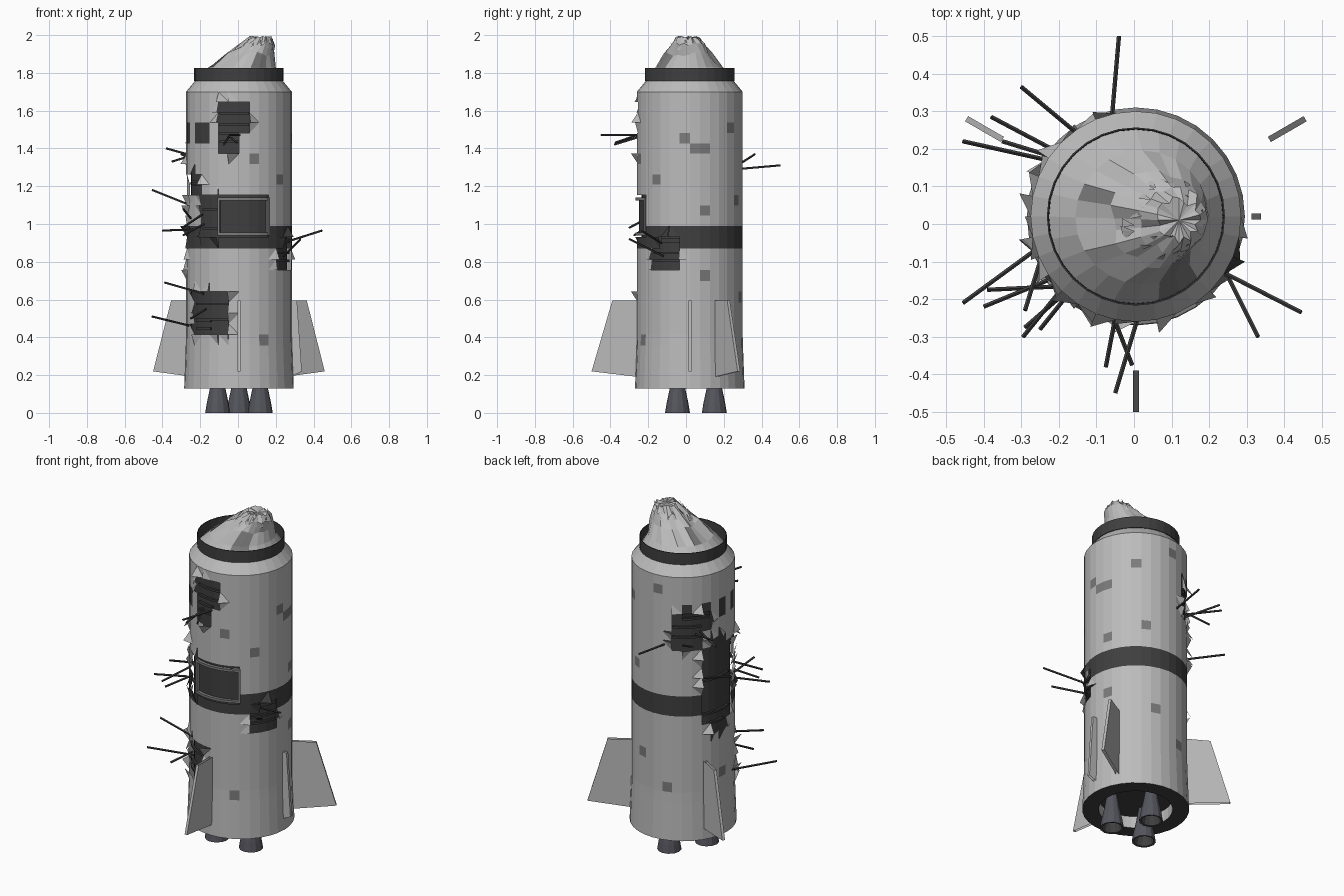
import bpy, bmesh, math, random
from mathutils import Vector

if "Cube" in bpy.data.objects:
    bpy.data.objects.remove(bpy.data.objects["Cube"])
random.seed(4)
CX, CY, N = 0.005, 0.02, 32

def mat(name, v, b=0.0):
    m = bpy.data.materials.new(name)
    m.diffuse_color = (v, v, v + b, 1)
    m.use_nodes = True
    m.node_tree.nodes["Principled BSDF"].inputs["Base Color"].default_value = m.diffuse_color
    return m
HULL, DARK, TILE = mat("hull", 0.5), mat("dark", 0.05), mat("tile", 0.2)
METAL = mat("nozzle", 0.09, 0.02)

def finish(bm, name, *mats):
    me = bpy.data.meshes.new(name)
    bm.to_mesh(me)
    bm.free()
    for m in mats:
        me.materials.append(m)
    ob = bpy.data.objects.new(name, me)
    bpy.context.collection.objects.link(ob)
    return ob

def pol(deg, r, z, cx=CX, cy=CY):
    a = math.radians(deg)
    return Vector((cx + r * math.cos(a), cy + r * math.sin(a), z))

def lathe(name, prof, m, n=N, cx=CX, cy=CY, a0=0, a1=360, closed=False):
    """Revolve (r, z) points about a vertical axis, fully or as an arc."""
    bm = bmesh.new()
    full = a1 - a0 >= 360
    cols = [[bm.verts.new(pol(a0 + (a1 - a0) * i / n, r, z, cx, cy)) for r, z in prof]
            for i in range(n if full else n + 1)]
    k = len(prof)
    for i in range(n):
        p, q = cols[i], cols[(i + 1) % len(cols)]
        for j in range(k if closed else k - 1):
            bm.faces.new((p[j], q[j], q[(j + 1) % k], p[(j + 1) % k]))
    if closed and not full:
        bm.faces.new(cols[0])
        bm.faces.new(cols[-1][::-1])
    bmesh.ops.remove_doubles(bm, verts=bm.verts, dist=1e-5)
    return finish(bm, name, m)

def rod(bm, a, b, r=0.006):
    a, b = Vector(a), Vector(b)
    res = bmesh.ops.create_cone(bm, cap_ends=True, segments=5, radius1=r, radius2=r, depth=(b - a).length)
    q = (b - a).to_track_quat('Z', 'Y')
    for v in res['verts']:
        v.co = q @ v.co + (a + b) / 2

# Hull: grid of plates with blast holes and torn plates around them
rows = [0.13 + 0.74 * i / 13 for i in range(13)] + [0.87, 0.93] + [0.99 + 0.71 * i / 13 for i in range(14)]
R = lambda z: 0.28 + max(0, 0.4 - z) * 0.037
row_of = lambda z: max(i for i in range(28) if rows[i] <= z)
# (first column, last column, z low, z high)
holes = [(22, 24, 1.50, 1.62), (22, 23, 1.41, 1.5), (19, 22, 0.47, 0.63), (20, 21, 0.95, 1.15),
         (19, 20, 0.42, 0.5), (18, 19, 1.18, 1.22), (13, 16, 0.84, 1.24), (14, 15, 0.78, 1.3),
         (28, 30, 0.78, 0.86), (29, 30, 0.88, 0.9), (10, 12, 1.31, 1.43), (11, 13, 1.42, 1.46)]
gone = {(c, r) for a, b, lo, hi in holes for c in range(a, b + 1) for r in range(row_of(lo), row_of(hi) + 1)}
hatch = {(c, r) for c in range(22, 27) for r in range(row_of(0.95), row_of(1.12) + 1)}
spots = [(284, 1.34), (302, 0.4), (352, 1.47), (8, 1.41), (15, 1.41), (17, 1.08), (17, 0.7),
         (300, 0.38), (65, 1.15), (50, 1.5), (75, 0.6), (110, 0.45), (95, 1.6), (40, 0.9), (175, 0.5), (320, 1.25)]
dark_tiles = {(int(a / 11.25) % N, row_of(z)) for a, z in spots}
windows = {(c, row_of(z)) for c in (11, 13, 15, 17, 19, 20) for z in (1.47, 1.53)}
bm = bmesh.new()
grid = [[bm.verts.new(pol(c * 11.25, R(z), z)) for z in rows] for c in range(N)]
for c in range(N):
    for r in range(28):
        if (c, r) in gone or (c, r) in hatch:
            continue
        q = [grid[c][r], grid[(c + 1) % N][r], grid[(c + 1) % N][r + 1], grid[c][r + 1]]
        m = 1 if r in (13, 14) or (c, r) in windows else 2 if (c, r) in dark_tiles else 0
        near = [(dc, dr) for dc, dr in ((1, 0), (-1, 0), (0, 1), (0, -1)) if ((c + dc) % N, r + dr) in gone]
        if near and random.random() < 0.75:
            # keep the half away from the hole, bend the other half outwards
            dc, dr = near[0]
            k = {(1, 0): (1, 2), (-1, 0): (3, 0), (0, 1): (2, 3), (0, -1): (0, 1)}[(dc, dr)][random.random() < 0.5]
            bm.faces.new((q[k - 3], q[k - 2], q[k - 1])).material_index = m
            out = q[k].co - Vector((CX, CY, q[k].co.z))
            tip = bm.verts.new(q[k].co + out * random.uniform(0.03, 0.14))
            bm.faces.new((q[k - 1], tip, q[k - 3])).material_index = m
        else:
            bm.faces.new(q).material_index = m
finish(bm, "hull_plates", HULL, DARK, TILE)

# Inner wall and ribs visible through the holes
lathe("inner_wall", [(0.255, 0.25), (0.255, 1.68)], DARK)
for i, (c0, c1, lo, hi) in enumerate(holes):
    for z in (lo + 0.02, (lo + hi) / 2 + 0.02):
        lathe(f"rib_{i}", [(0.26, z), (0.272, z), (0.272, z + 0.012), (0.26, z + 0.012)], DARK,
              n=c1 - c0 + 1, a0=c0 * 11.25, a1=(c1 + 1) * 11.25, closed=True)

# Cargo hatch and raised frame
lathe("hatch", [(0.27, 0.95), (0.27, 1.14)], DARK, n=5, a0=247.5, a1=303.75)
for z in (0.94, 1.125):
    lathe("hatch_rail", [(0.265, z), (0.288, z), (0.288, z + 0.014), (0.265, z + 0.014)], TILE,
          n=5, a0=247.5, a1=303.75, closed=True)
for a in (246.5, 302):
    lathe("hatch_jamb", [(0.265, 0.94), (0.288, 0.94), (0.288, 1.14), (0.265, 1.14)], TILE,
          n=1, a0=a, a1=a + 2.5, closed=True)

# Shoulder, collar and engine bay
lathe("shoulder", [(0.28, 1.7), (0.233, 1.757)], HULL)
lathe("collar", [(0.231, 1.757), (0.237, 1.757), (0.237, 1.825), (0.233, 1.825)], DARK, closed=True)
lathe("base_ring", [(0.29, 0.13), (0.2, 0.13)], DARK)
lathe("engine_bay", [(0.2, 0.13), (0.2, 0.2)], HULL)
lathe("bay_ceiling", [(0.2, 0.2), (0.0, 0.2)], DARK)

# Bent nose with crumpled tip
bm = bmesh.new()
secs = [(0.005, 0.233, 1.76), (0.022, 0.178, 1.83), (0.068, 0.125, 1.9), (0.1, 0.085, 1.95), (0.12, 0.055, 1.985)]
rings = []
for k, (x, r, z) in enumerate(secs):
    j = 0 if k < 2 else 0.012
    rings.append([bm.verts.new(pol(i * 15, r + random.uniform(-j, j), z + random.uniform(-j, j), x, 0.02 - 0.0025 * k))
                  for i in range(24)])
tip = bm.verts.new((0.12, 0.01, 1.985))
for k in range(4):
    for i in range(24):
        f = bm.faces.new((rings[k][i], rings[k][(i + 1) % 24], rings[k + 1][(i + 1) % 24], rings[k + 1][i]))
        f.material_index = int(k < 2 and i in (19, 20) or k == 1 and i == 10)
for i in range(24):
    bm.faces.new((rings[4][i], rings[4][(i + 1) % 24], tip))
# Torn slivers standing off the tip
for i in range(30):
    a = i * 12 + random.uniform(-5, 5)
    t = random.uniform(0, 1)
    x, r, z = 0.078 + 0.042 * t, 0.118 - 0.06 * t, 1.91 + 0.06 * t
    vs = [pol(a - 6, r, z, x, 0.012), pol(a + 6, r, z, x, 0.012),
          pol(a + random.uniform(-8, 8), r * 0.8 + 0.004, min(2.0, z + random.uniform(0.03, 0.05)), x + 0.015, 0.012)]
    bm.faces.new([bm.verts.new(v) for v in vs])
finish(bm, "nose", HULL, TILE)

# Three fins and a side conduit: open-topped sleeves with a slanted edge
def fin(name, deg, top, bottom, t):
    bm = bmesh.new()
    side = pol(deg + 90, t, 0, 0, 0)
    pts = [(0.27, 0.595), (top, 0.595), (bottom, 0.22), (0.27, 0.19)]
    a = [bm.verts.new(pol(deg, r, z) + side) for r, z in pts]
    b = [bm.verts.new(pol(deg, r, z) - side) for r, z in pts]
    bm.faces.new(a)
    bm.faces.new(b[::-1])
    bm.faces.new((a[1], b[1], b[2], a[2]))
    finish(bm, name, HULL)
for deg in (30, 150, 270):
    fin("fin", deg, 0.41, 0.52, 0.008)
fin("side_conduit", 0, 0.307, 0.333, 0.008)

# Engine nozzles
for deg in (90, 210, 330):
    c = pol(deg, 0.13, 0)
    lathe("nozzle", [(0.055, 0.002), (0.066, 0), (0.058, 0.05), (0.042, 0.125), (0.03, 0.2), (0.0, 0.2)],
          METAL, n=12, cx=c.x, cy=c.y)
    lathe("nozzle_inside", [(0.055, 0.002), (0.03, 0.12), (0, 0.12)], DARK, n=12, cx=c.x, cy=c.y)

# Broken struts sticking out of the holes
bm = bmesh.new()
for a, b in [((-.06, .27, 1.29), (-.04, .5, 1.31)), ((-.15, .24, 1.29), (-.3, .365, 1.37)),
             ((-.2, .19, 1.35), (-.38, .285, 1.4)), ((-.22, .18, 1.37), (-.35, .22, 1.33)),
             ((-.23, .17, 1.09), (-.455, .22, 1.18)), ((-.25, -.06, .46), (-.455, -.21, .51)),
             ((-.23, -.15, .97), (-.4, -.22, .965)), ((-.18, -.165, .63), (-.39, -.175, .69)),
             ((-.19, -.17, 1.05), (-.295, -.3, .98)), ((-.17, -.18, .55), (-.25, -.28, .5)),
             ((-.18, -.18, 1.0), (-.29, -.275, .94)), ((-.25, -.1, 1.03), (-.29, -.23, 1.08)),
             ((-.05, -.25, 1.46), (-.075, -.38, 1.42)), ((.01, -.25, 1.47), (-.05, -.45, 1.47)),
             ((-.05, -.26, 1.47), (-.005, -.375, 1.43)), ((.24, -.13, .9), (.445, -.235, .965)),
             ((.24, -.12, .83), (.33, -.3, .92))]:
    rod(bm, a, b)
finish(bm, "broken_struts", DARK)
